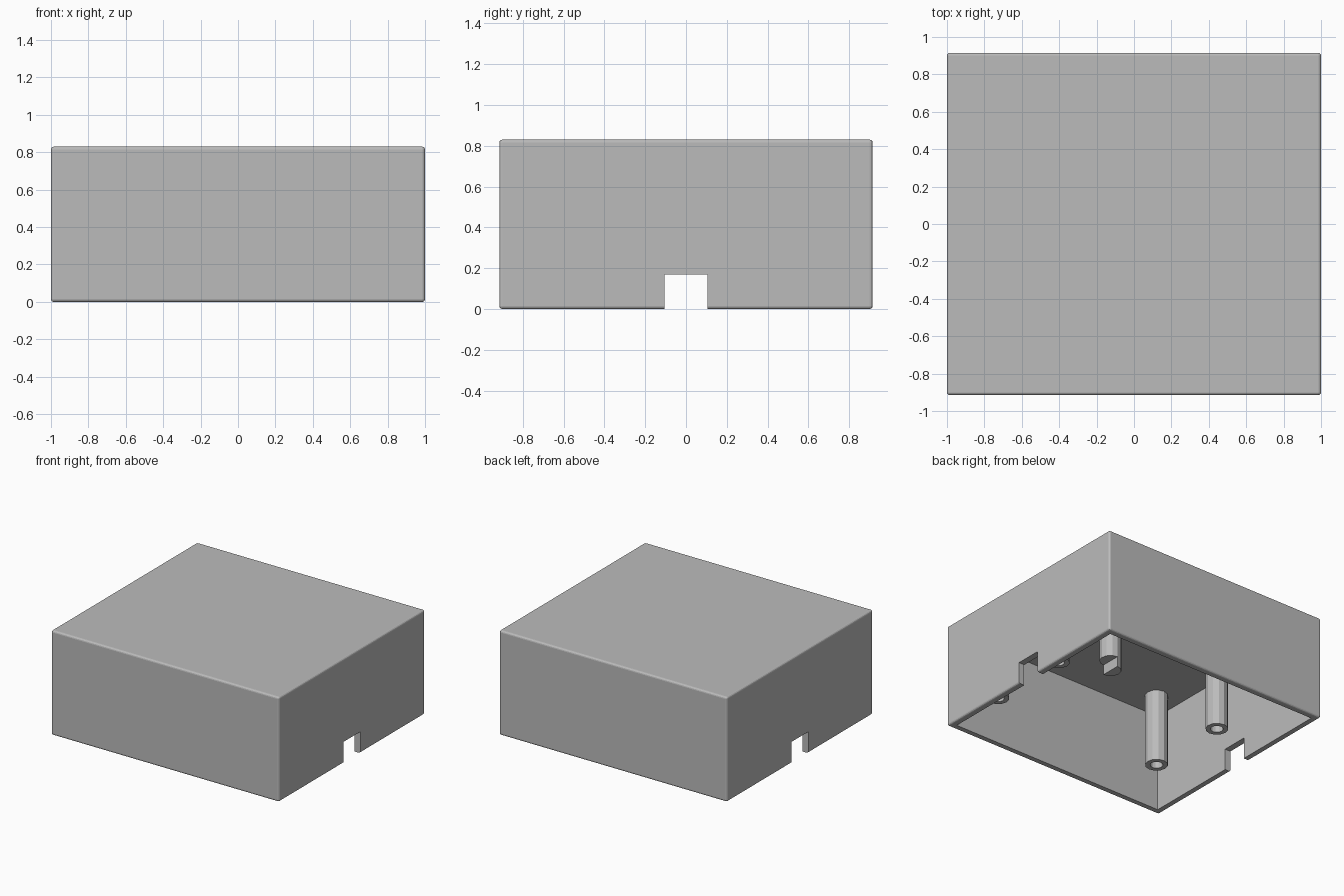
import bpy
import bmesh
from mathutils import Matrix, Vector

if "Cube" in bpy.data.objects:
    bpy.data.objects.remove(bpy.data.objects["Cube"], do_unlink=True)

WIDTH, DEPTH, HEIGHT = 2.0, 1.83, 0.83
WALL = 0.05
CEILING = HEIGHT - WALL

grey = bpy.data.materials.new("light_grey_plastic")
grey.use_nodes = True
colour = (0.5, 0.5, 0.5, 1)
grey.diffuse_color = colour
grey.node_tree.nodes["Principled BSDF"].inputs["Base Color"].default_value = colour


def add_object(name, bm):
    mesh = bpy.data.meshes.new(name)
    bm.to_mesh(mesh)
    bm.free()
    mesh.materials.append(grey)
    obj = bpy.data.objects.new(name, mesh)
    bpy.context.collection.objects.link(obj)
    return obj


def box(name, low, high, bevel=0):
    low, high = Vector(low), Vector(high)
    bm = bmesh.new()
    bmesh.ops.create_cube(bm, size=1, matrix=Matrix.Translation((low + high) / 2)
                          @ Matrix.Diagonal((high - low).to_4d()))
    if bevel:
        bmesh.ops.bevel(bm, geom=bm.edges[:], offset=bevel, segments=3,
                        profile=0.5, affect='EDGES')
    return add_object(name, bm)


def cylinder(name, x, y, bottom, top, radius, sides=12):
    bm = bmesh.new()
    bmesh.ops.create_cone(bm, cap_ends=True, segments=sides, radius1=radius,
                          radius2=radius, depth=top - bottom,
                          matrix=Matrix.Translation((x, y, (bottom + top) / 2)))
    return add_object(name, bm)


def cut(obj, cutter):
    mod = obj.modifiers.new("cut", 'BOOLEAN')
    mod.operation = 'DIFFERENCE'
    mod.solver = 'EXACT'
    mod.object = cutter
    cutter.hide_render = True
    cutter.hide_viewport = True


# Open-bottomed cover with a cable notch through both side walls
cover = box("cover", (-WIDTH / 2, -DEPTH / 2, 0), (WIDTH / 2, DEPTH / 2, HEIGHT), 0.015)
cut(cover, box("cavity_cutter", (WALL - WIDTH / 2, WALL - DEPTH / 2, -0.1),
               (WIDTH / 2 - WALL, DEPTH / 2 - WALL, CEILING)))
cut(cover, box("notch_cutter", (-1.2, -0.105, -0.2), (1.2, 0.105, 0.17)))

# Four hollow screw posts hanging from the ceiling
for side, x in (("right", -0.75), ("left", 0.75)):
    for end, y in (("front", -0.64), ("back", 0.04)):
        post = cylinder(f"{end}_{side}_post", x, y, 0.2, CEILING + 0.01, 0.083)
        cut(post, cylinder(f"{end}_{side}_hole_cutter", x, y, 0.1, 0.5, 0.047))

# Support post with a stepped end
px, py = 0.475, 0.3
support = cylinder("stepped_post", px, py, 0.12, CEILING + 0.01, 0.08)
cut(support, box("step_cutter", (px, py - 0.2, 0), (px + 0.2, py + 0.2, 0.2)))
